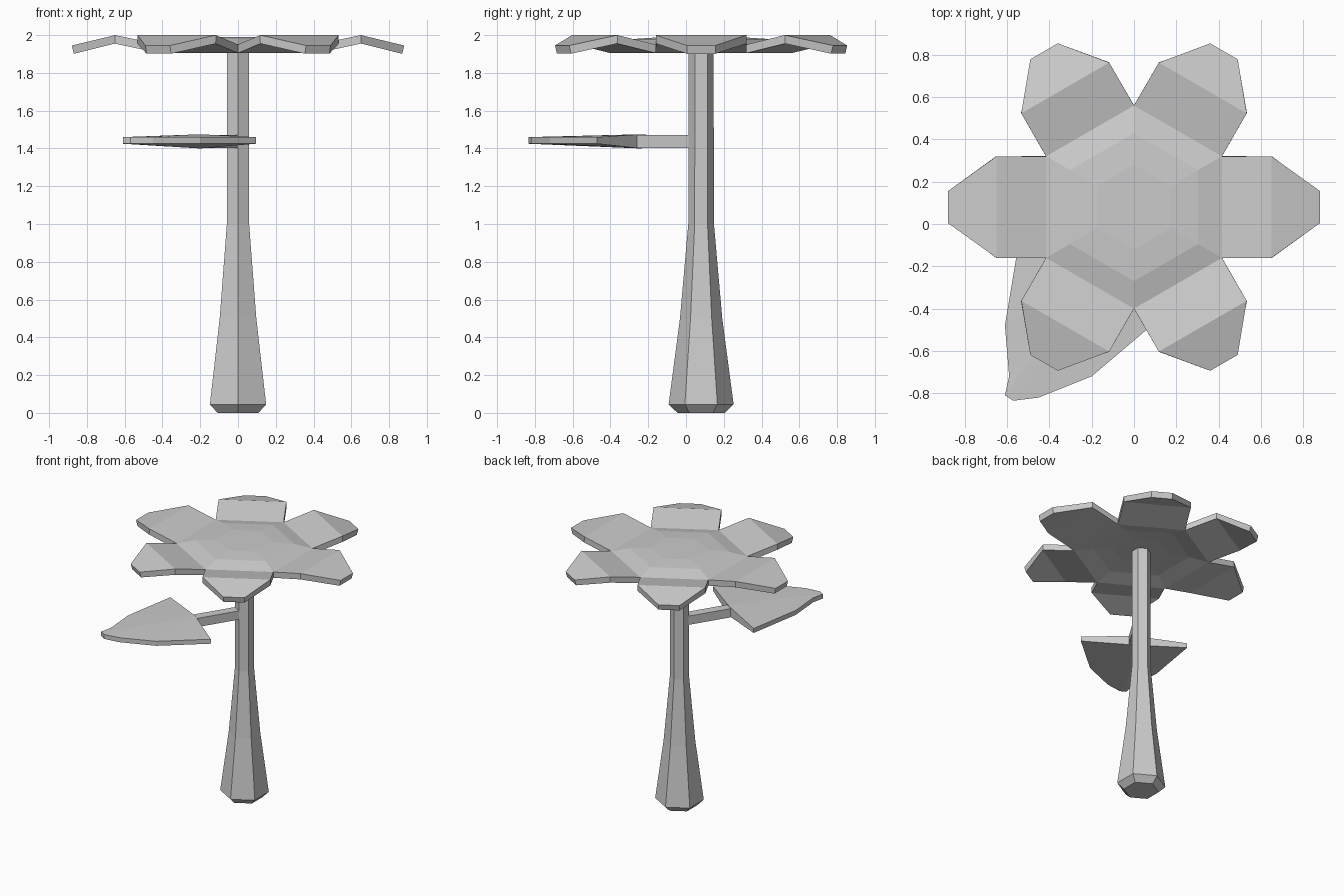
import bpy, bmesh, math
from mathutils import Vector

cube = bpy.data.objects.get("Cube")
if cube:
    bpy.data.objects.remove(cube, do_unlink=True)

grey = bpy.data.materials.new("plain_grey")
grey.use_nodes = True
COLOUR = (0.6, 0.6, 0.6, 1)
grey.diffuse_color = COLOUR
grey.node_tree.nodes["Principled BSDF"].inputs["Base Color"].default_value = COLOUR

CY = 0.08   # stem axis offset in y


def finish(bm, name):
    bmesh.ops.remove_doubles(bm, verts=bm.verts, dist=0.001)
    bmesh.ops.recalc_face_normals(bm, faces=bm.faces)
    mesh = bpy.data.meshes.new(name)
    bm.to_mesh(mesh)
    bm.free()
    mesh.materials.append(grey)
    obj = bpy.data.objects.new(name, mesh)
    bpy.context.collection.objects.link(obj)
    return obj


def hexagon(bm, radius, z):
    angles = [math.radians(30 + 60 * i) for i in range(6)]
    return [bm.verts.new((radius * math.cos(a), CY + radius * math.sin(a), z)) for a in angles]


def bridge(bm, a, b):
    n = len(a)
    for i in range(n):
        j = (i + 1) % n
        bm.faces.new((a[i], a[j], b[j], b[i]))


# Stem: tapered six-sided column with a chamfered foot
bm = bmesh.new()
rings = [hexagon(bm, r, z) for r, z in
         ((0.125, 0), (0.172, 0.045), (0.112, 0.5), (0.068, 1.0), (0.066, 1.94))]
for lower, upper in zip(rings, rings[1:]):
    bridge(bm, lower, upper)
bm.faces.new(rings[0])
bm.faces.new(rings[-1])
finish(bm, "stem")

# Blossom: low domed centre with six folded petals, given thickness downwards
bm = bmesh.new()
rings = [hexagon(bm, r, z) for r, z in ((0.48, 1.95), (0.35, 1.98), (0.2, 1.99))]
for outer, inner in zip(rings, rings[1:]):
    bridge(bm, outer, inner)
bm.faces.new(rings[-1])
for i in range(6):
    out = Vector((math.cos(math.pi * i / 3), math.sin(math.pi * i / 3), 0))
    side = Vector((-out.y, out.x, 0))
    reach = 0.88 if i % 3 == 0 else 0.85
    rows = []
    for dist, half, z in ((0.4157, 0.24, 1.95), (0.65, 0.24, 2.0), (reach, 0.075, 1.945)):
        mid = out * dist + Vector((0, CY, z))
        rows.append([bm.verts.new(mid + side * s * half) for s in (-1, 1)])
    for a, b in zip(rows, rows[1:]):
        bm.faces.new((a[0], b[0], b[1], a[1]))
blossom = finish(bm, "blossom")
if blossom.data.polygons[0].normal.z < 0:
    blossom.data.flip_normals()
shell = blossom.modifiers.new("thickness", "SOLIDIFY")
shell.thickness = 0.045
shell.offset = -1

# Leaf: asymmetric blade, thickest where the stalk joins
outline = [(-0.54, -0.06), (-0.61, -0.48), (-0.59, -0.72), (-0.61, -0.81),
           (-0.57, -0.835), (-0.45, -0.82), (-0.2, -0.72), (0.095, -0.47)]
base = (-0.2, -0.24)
bm = bmesh.new()
top = [bm.verts.new((x, y, 1.46)) for x, y in outline]
low = [bm.verts.new((x, y, 1.425)) for x, y in outline]
top_base = bm.verts.new((*base, 1.475))
low_base = bm.verts.new((*base, 1.40))
for i in range(len(outline) - 1):
    bm.faces.new((top_base, top[i], top[i + 1]))
    bm.faces.new((low_base, low[i + 1], low[i]))
    bm.faces.new((top[i], low[i], low[i + 1], top[i + 1]))
for end in (0, -1):
    bm.faces.new((top_base, top[end], low[end], low_base))
finish(bm, "leaf")

# Leaf stalk: square bar from the stem to the leaf
bm = bmesh.new()
start, end = Vector((0, CY, 0)), Vector((*base, 0))
across = (end - start).normalized().cross(Vector((0, 0, 1))) * 0.035
loops = [[bm.verts.new(p + across * s + Vector((0, 0, z)))
          for s, z in ((-1, 1.402), (1, 1.402), (1, 1.47), (-1, 1.47))]
         for p in (start, end)]
bridge(bm, *loops)
for loop in loops:
    bm.faces.new(loop)
finish(bm, "leaf_stalk")
